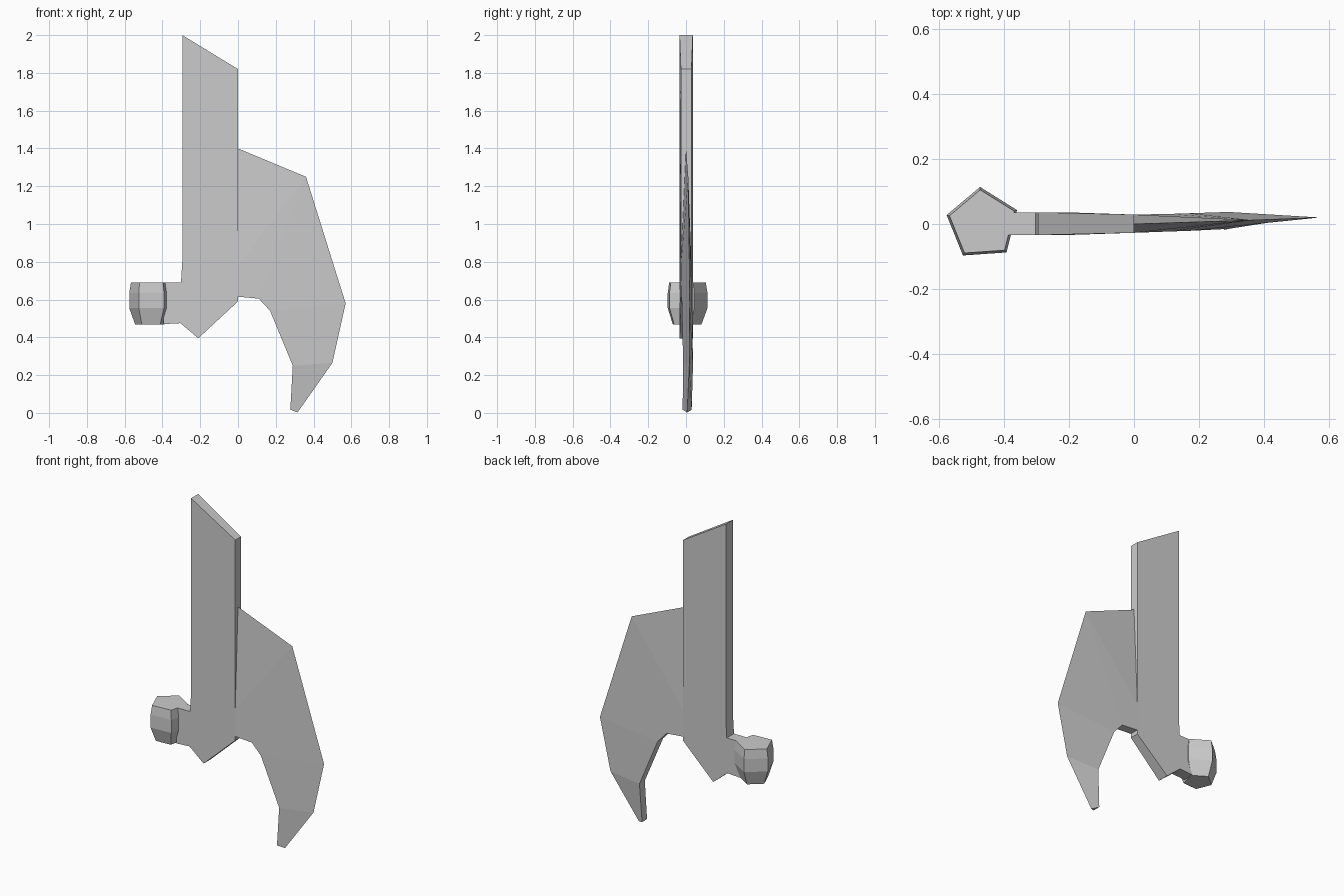
import bpy
from math import cos, sin, radians

if "Cube" in bpy.data.objects:
    bpy.data.objects.remove(bpy.data.objects["Cube"])


def make(name, verts, faces):
    mesh = bpy.data.meshes.new(name)
    mesh.from_pydata(verts, [], faces)
    obj = bpy.data.objects.new(name, mesh)
    bpy.context.collection.objects.link(obj)
    return obj


def bridge(a, b, n):
    """Quads joining two closed rings of n vertices."""
    return [(a + i, a + (i + 1) % n, b + (i + 1) % n, b + i) for i in range(n)]


# Flat shaft with pointed heel and a short neck toward the knob
shaft = [(-0.295, 2.0), (-0.295, 0.80), (-0.302, 0.69), (-0.385, 0.69),
         (-0.395, 0.47), (-0.305, 0.475), (-0.21, 0.395), (0, 0.59), (0, 1.82)]
n = len(shaft)
half = lambda x: 0.028 if x == 0 else 0.035
verts = [(x, s * half(x) + 0.001, z) for s in (-1, 1) for x, z in shaft]
make("shaft", verts, [tuple(range(n)), tuple(range(2 * n - 1, n - 1, -1))]
     + [f[::-1] for f in bridge(0, n, n)])

# Hooked blade: sharp outer edge (x, y, z), thick inner edge (x, y, z, half width)
outer = [(0, 0, 1.40), (0.36, 0.012, 1.25), (0.57, 0.02, 0.58),
         (0.50, 0.018, 0.265), (0.315, 0.006, 0.002)]
inner = [(0, 0.001, 0.78, 0.028), (0, 0.001, 0.615, 0.028), (0.11, 0.004, 0.605, 0.027),
         (0.17, 0.006, 0.54, 0.027), (0.29, 0.011, 0.25, 0.026), (0.277, 0.006, 0.017, 0.024)]
no, ni = len(outer), len(inner)
verts = outer + [(x, y + s * h, z) for s in (-1, 1) for x, y, z, h in inner]
faces = []
for side in (0, 1):
    k = [no + side * ni + i for i in range(ni)]
    flank = [(0, k[0], 1), (k[0], k[1], k[2], 1), (k[2], k[3], 2, 1),
             (k[3], k[4], 3, 2), (k[4], k[5], 4, 3)]
    faces += [f[::-1] for f in flank] if side else flank
a, b = no, no + ni
faces += [(a + i, b + i, b + i + 1, a + i + 1) for i in range(ni - 1)]
faces += [(0, b, a), (4, a + ni - 1, b + ni - 1)]
make("hooked_blade", verts, faces)

# Five-sided knob built from stacked rings
rings = [(0.468, 0.082), (0.555, 0.114), (0.635, 0.114), (0.69, 0.105)]
verts = [(-0.465 + r * cos(radians(22 + 72 * i)), r * sin(radians(22 + 72 * i)), z)
         for z, r in rings for i in range(5)]
faces = [(4, 3, 2, 1, 0), (15, 16, 17, 18, 19)]
for j in range(3):
    faces += bridge(5 * j, 5 * j + 5, 5)
make("knob", verts, faces)
